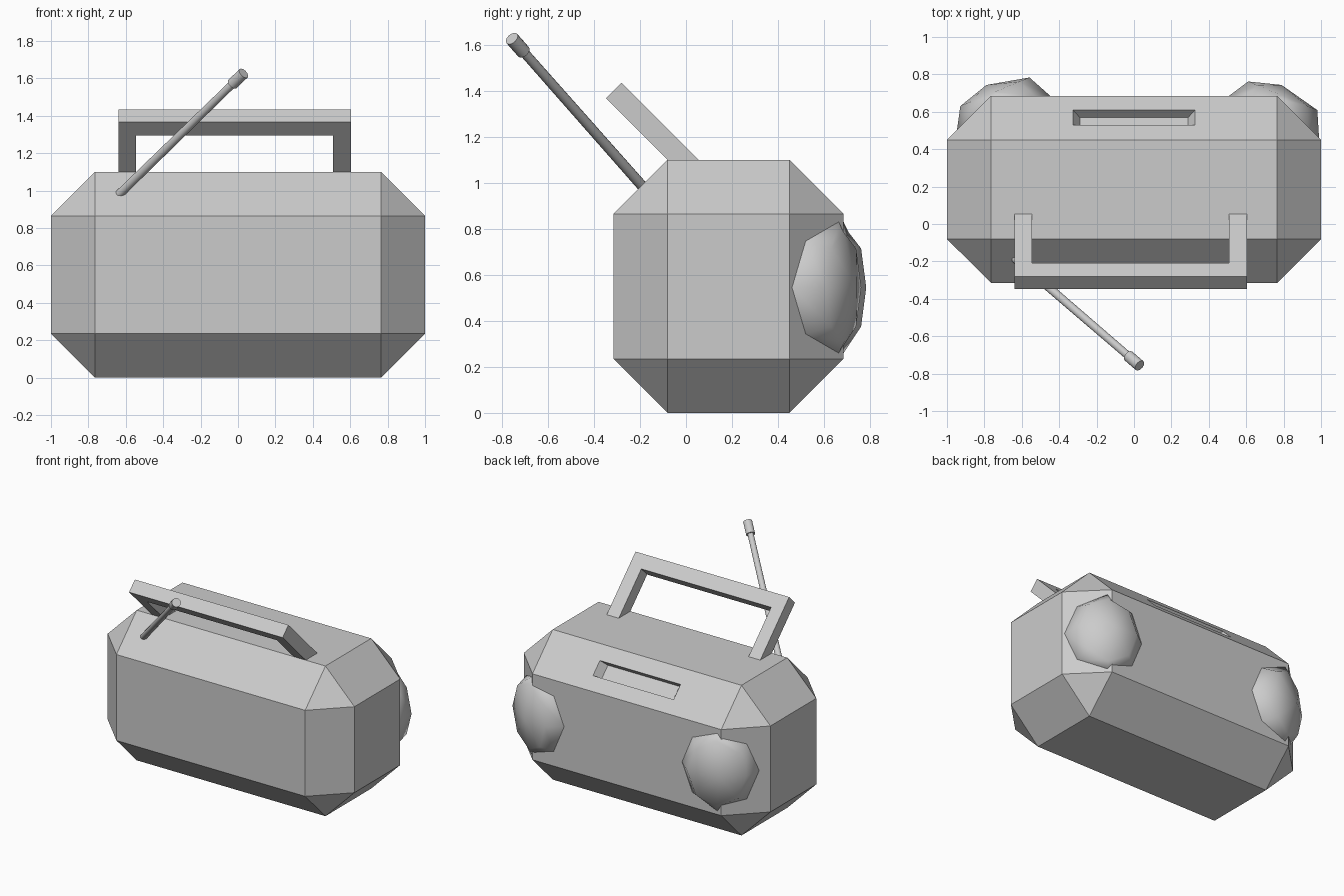
import bpy, bmesh
from math import cos, sin, pi
from mathutils import Vector, Matrix

if "Cube" in bpy.data.objects:
    bpy.data.objects.remove(bpy.data.objects["Cube"], do_unlink=True)

GREY = (0.6, 0.6, 0.6, 1)
grey = bpy.data.materials.new("light grey")
grey.use_nodes = True
grey.diffuse_color = GREY
grey.node_tree.nodes["Principled BSDF"].inputs["Base Color"].default_value = GREY


def finish(bm, name, smooth_angle=None):
    """Turn a bmesh into a named grey object."""
    bmesh.ops.recalc_face_normals(bm, faces=bm.faces)
    mesh = bpy.data.meshes.new(name)
    bm.to_mesh(mesh)
    bm.free()
    mesh.materials.append(grey)
    obj = bpy.data.objects.new(name, mesh)
    bpy.context.collection.objects.link(obj)
    if smooth_angle:
        bpy.ops.object.select_all(action='DESELECT')
        obj.select_set(True)
        bpy.context.view_layer.objects.active = obj
        bpy.ops.object.shade_smooth_by_angle(angle=smooth_angle)
    return obj


# Body: chamfered box
MID_Y, MID_Z, CHAMFER = 0.185, 0.55, 0.235
bm = bmesh.new()
bmesh.ops.create_cube(bm, size=1)
bmesh.ops.scale(bm, vec=(2, 1, 1.1), verts=bm.verts)
bmesh.ops.translate(bm, vec=(0, MID_Y, MID_Z), verts=bm.verts)
bmesh.ops.bevel(bm, geom=bm.edges[:], offset=CHAMFER, segments=1,
                affect='EDGES', profile=0.5)

# Slot sunk into the upper back chamfer
bm.normal_update()
slot = max(bm.faces, key=lambda f: f.normal.dot(Vector((0, 1, 1))) - abs(f.normal.x))
for half_width, sink in ((0.327, 0), (0.29, 0.04)):
    bmesh.ops.inset_individual(bm, faces=[slot], thickness=0.01)
    centre = slot.calc_center_median()
    for v in slot.verts:
        y = 0.61 if v.co.y > centre.y else 0.53
        v.co = (half_width if v.co.x > 0 else -half_width, y - sink, 1.55 - y - sink)
finish(bm, "body")

# Speaker domes wrapped around the two upright back corners
SIDES = 8
for side, label in ((1, "left"), (-1, "right")):
    corner = Vector((side * 0.765, 0.685, 0.545))
    out = Vector((side * 0.383, 0.924, 0))
    across = Vector((side * 0.924, -0.383, 0))
    shift = 0.028 * side
    bm = bmesh.new()
    pole = bm.verts.new(corner + out * 0.063)
    rings = []
    # width, height, base offset, how far the ring follows the corner fold
    for wide, high, rise, fold in ((0.2, 0.24, 0.012, 0), (0.265, 0.285, 0, 0.414),
                                   (0.265, 0.285, -0.08, 0.414)):
        ring = []
        for i in range(SIDES):
            a = 2 * pi * i / SIDES
            t = shift + wide * cos(a)
            p = corner + across * t + out * (rise - fold * abs(t))
            ring.append(bm.verts.new(p + Vector((0, 0, high * sin(a)))))
        rings.append(ring)
    for i in range(SIDES):
        j = (i + 1) % SIDES
        bm.faces.new((pole, rings[0][i], rings[0][j]))
        for a, b in zip(rings, rings[1:]):
            bm.faces.new((a[i], b[i], b[j], a[j]))
    bm.faces.new(rings[-1])
    finish(bm, label + "_speaker_dome", 1.1)

# Handle: U-shaped profile, extruded and leaning forward
along = Vector((0, -0.707, 0.707))
thick = Vector((0, 0.707, 0.707))
foot, inner, top = -0.12, 0.275, 0.378
profile = ((-0.64, foot), (-0.64, top), (0.605, top), (0.605, foot),
           (0.507, foot), (0.507, inner), (-0.545, inner), (-0.545, foot))
bm = bmesh.new()
face = bm.faces.new([bm.verts.new(Vector((x, -0.08, 1.1)) + along * v) for x, v in profile])
moved = bmesh.ops.extrude_face_region(bm, geom=[face])["geom"]
bmesh.ops.translate(bm, vec=thick * 0.095,
                    verts=[g for g in moved if isinstance(g, bmesh.types.BMVert)])
finish(bm, "handle")


def rod(name, start, end, radius_a, radius_b):
    """Capped round rod between two points."""
    axis = end - start
    bm = bmesh.new()
    place = Matrix.Translation((start + end) / 2) @ axis.to_track_quat('Z', 'Y').to_matrix().to_4x4()
    bmesh.ops.create_cone(bm, cap_ends=True, segments=12, radius1=radius_a,
                          radius2=radius_b, depth=axis.length, matrix=place)
    return finish(bm, name, 0.7)


# Aerial with a thicker tip
base = Vector((-0.635, -0.185, 0.98))
tip = Vector((0.03, -0.757, 1.627))
neck = base.lerp(tip, 0.91)
rod("aerial_rod", base, neck, 0.023, 0.021)
rod("aerial_tip", neck, tip, 0.031, 0.031)
